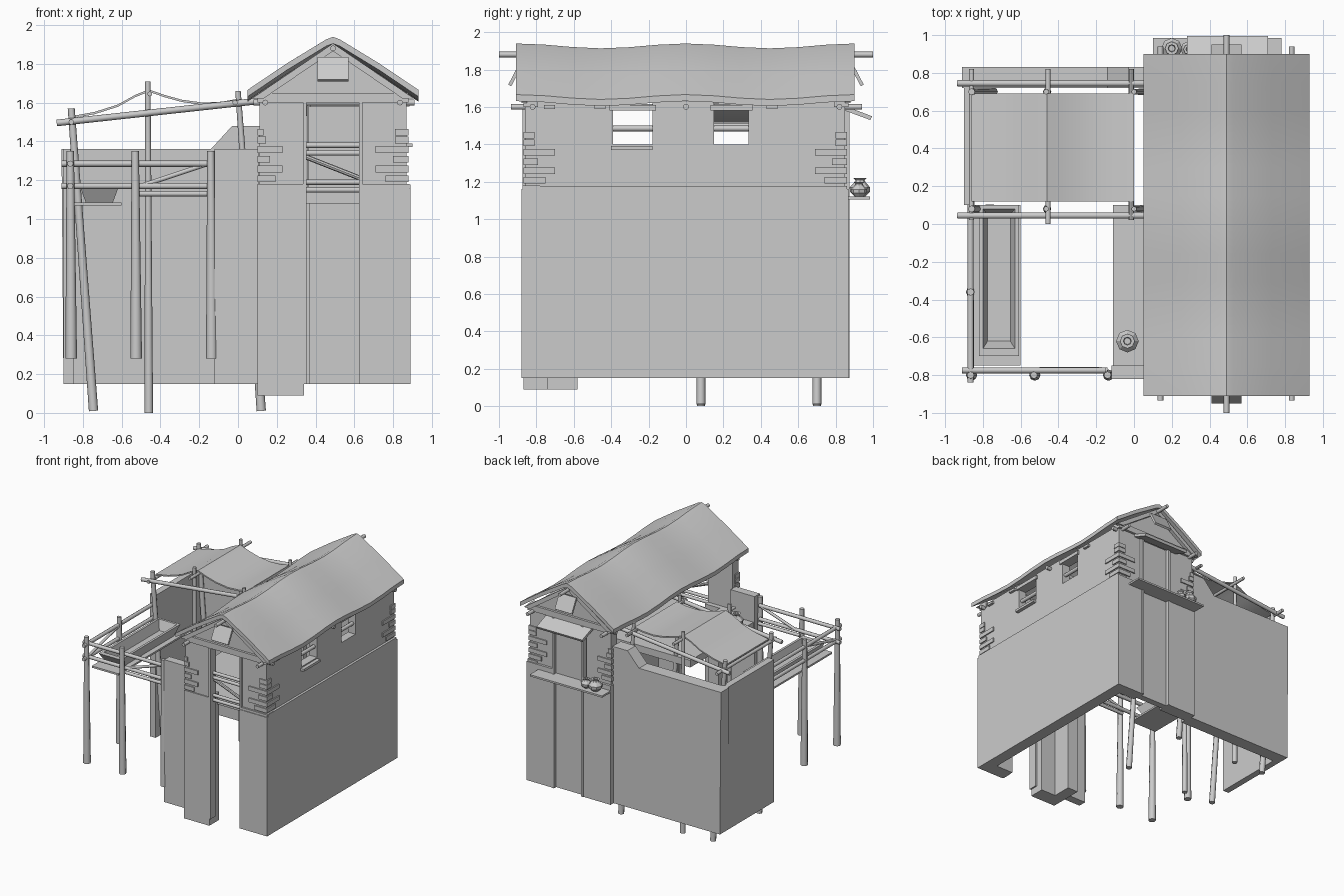
import bpy, bmesh, math
from mathutils import Vector

if "Cube" in bpy.data.objects:
    bpy.data.objects.remove(bpy.data.objects["Cube"])


def mesh_obj(name, verts, faces):
    me = bpy.data.meshes.new(name)
    me.from_pydata(verts, [], faces)
    bm = bmesh.new()
    bm.from_mesh(me)
    bmesh.ops.recalc_face_normals(bm, faces=bm.faces)
    bm.to_mesh(me)
    bm.free()
    ob = bpy.data.objects.new(name, me)
    bpy.context.collection.objects.link(ob)
    return ob


def prism(name, profile, axis, a, b):
    """Extrude a closed 2D profile along x, y or z from a to b."""
    put = {'x': lambda p, t: (t, p[0], p[1]),
           'y': lambda p, t: (p[0], t, p[1]),
           'z': lambda p, t: (p[0], p[1], t)}[axis]
    n = len(profile)
    verts = [put(p, t) for t in (a, b) for p in profile]
    faces = [list(range(n)), list(range(n, 2 * n))]
    faces += [[i, (i + 1) % n, n + (i + 1) % n, n + i] for i in range(n)]
    return mesh_obj(name, verts, faces)


def box(name, x0, x1, y0, y1, z0, z1):
    return prism(name, [(x0, y0), (x1, y0), (x1, y1), (x0, y1)], 'z', z0, z1)


def pole(name, p, q, r=0.018, r2=None, sides=8):
    p, q = Vector(p), Vector(q)
    bpy.ops.mesh.primitive_cone_add(vertices=sides, radius1=r, radius2=r2 or r,
                                    depth=(q - p).length, location=(p + q) / 2)
    ob = bpy.context.object
    ob.rotation_euler = (q - p).to_track_quat('Z', 'Y').to_euler()
    ob.name = name
    bpy.ops.object.shade_smooth_by_angle(angle=math.radians(50))
    return ob


def pot(name, x, y, z, s):
    prof = [(0.5, 0), (0.95, 0.45), (1, 0.9), (0.55, 1.4), (0.45, 1.6), (0.65, 1.8), (0.35, 1.8), (0.3, 1.3)]
    n = 8
    verts = [(x + s * r * math.cos(k * math.tau / n), y + s * r * math.sin(k * math.tau / n), z + s * h)
             for r, h in prof for k in range(n)]
    faces = [[i * n + k, i * n + (k + 1) % n, (i + 1) * n + (k + 1) % n, (i + 1) * n + k]
             for i in range(len(prof) - 1) for k in range(n)]
    faces += [list(range(n)), list(range((len(prof) - 1) * n, len(prof) * n))]
    return mesh_obj(name, verts, faces)


# Lower house walls
box("right_lower_wall", 0.79, 0.89, -0.88, 0.87, 0.15, 1.16)
box("front_right_lower_wall", 0.63, 0.79, -0.88, -0.76, 0.15, 1.16)
box("front_left_lower_wall", 0.10, 0.34, -0.87, -0.74, 0.09, 1.18)
box("front_left_return_wall", 0.10, 0.20, -0.74, -0.58, 0.09, 1.18)
for x0, x1 in ((0.10, 0.37), (0.64, 0.80)):
    box("back_lower_wall", x0, x1, 0.76, 0.87, 0.15, 1.16)
box("back_recessed_panel", 0.36, 0.65, 0.79, 0.845, 0.15, 1.58)

# Upper house walls, with window gaps on the right side
WINDOWS = ((-0.39, -0.18), (0.15, 0.335))
box("right_upper_wall", 0.80, 0.87, -0.86, 0.85, 1.16, 1.40)
for y0, y1 in ((-0.86, -0.39), (-0.18, 0.15), (0.335, 0.85)):
    box("right_upper_pier", 0.80, 0.87, y0, y1, 1.40, 1.63)
for y0, y1 in WINDOWS:
    box("window_lintel", 0.80, 0.885, y0 - 0.02, y1 + 0.02, 1.58, 1.61)
    pole("window_bar", (0.84, y0, 1.485), (0.84, y1, 1.485), 0.016)
box("window_sill", 0.80, 0.90, -0.40, -0.18, 1.37, 1.39)
for ya, yb in ((-0.86, -0.78), (0.77, 0.85)):
    box("end_upper_wall_left", 0.11, 0.34, ya, yb, 1.16, 1.61)
    box("end_upper_wall_right", 0.64, 0.81, ya, yb, 1.16, 1.61)

# Ledge course and corner stones
box("side_ledge", 0.80, 0.89, -0.87, 0.86, 1.16, 1.178)
box("front_ledge", 0.63, 0.885, -0.875, -0.78, 1.16, 1.18)
for i, z in enumerate((1.19, 1.24, 1.29, 1.34, 1.39, 1.43)):
    w = (0.12, 0.17, 0.08, 0.17, 0.05, 0.03)[i]
    for s, e in ((-1, 0.87), (1, 0.86)):
        ys = sorted((s * e, s * (e - w)))
        box("corner_stone_side", 0.81, 0.88, *ys, z, z + 0.035)
        ys = sorted((s * e, s * (e - 0.06)))
        box("corner_stone_right", 0.88 - w, 0.88, *ys, z, z + 0.035)
        box("corner_stone_left", 0.10, 0.11 + 0.7 * w, *ys, z, z + 0.035)

# Front doorway: jambs, bars and floor
for x in (0.335, 0.625):
    box("door_jamb", x, x + 0.018, -0.875, -0.80, 0.15, 1.60)
for z in (1.34, 1.38, 1.19, 1.15):
    pole("door_bar", (0.33, -0.83, z), (0.64, -0.83, z), 0.014)
pole("door_brace", (0.35, -0.82, 1.32), (0.63, -0.82, 1.21), 0.013)
box("floor_slab", -0.11, 0.80, -0.76, 0.10, 1.08, 1.14)

# Gables with rafters, tie beams and tilted hatches
for s in (-1, 1):
    e = 0.85 * s
    prism("gable_wall", [(0.12, 1.64), (0.86, 1.64), (0.49, 1.90)], 'y', e - 0.05 * s, e)
    box("gable_tie_beam", 0.10, 0.88, *sorted((e - 0.06 * s, e + 0.02 * s)), 1.60, 1.65)
    for d in (-1, 1):
        prism("gable_rafter", [(0.49 + d * 0.42, 1.62), (0.49, 1.905), (0.49, 1.865), (0.49 + d * 0.36, 1.62)],
              'y', e, e + 0.03 * s)
    prism("gable_hatch", [(0.87 * s, 1.83), (0.89 * s, 1.835), (0.95 * s, 1.72), (0.935 * s, 1.71)], 'x', 0.41, 0.57)

# Wavy pitched roof
STATIONS = [-0.91 + 1.81 * i / 12 for i in range(13)]
PROFILE = [(0.05, 1.665), (0.25, 1.80), (0.455, 1.925), (0.49, 1.938), (0.525, 1.925), (0.73, 1.80), (0.93, 1.665)]
m = len(PROFILE)
rv = [(x, y, z - 0.012 + 0.013 * math.cos(y * math.tau / 0.9)) for y in STATIONS for x, z in PROFILE]
rv += [(x, y, z - 0.035) for x, y, z in rv]
h = m * len(STATIONS)
rf = []
for i in range(len(STATIONS) - 1):
    for j in range(m - 1):
        q = [i * m + j, i * m + j + 1, (i + 1) * m + j + 1, (i + 1) * m + j]
        rf += [q, [h + k for k in q]]
    for j in (0, m - 1):
        rf.append([i * m + j, (i + 1) * m + j, h + (i + 1) * m + j, h + i * m + j])
for i in (0, len(STATIONS) - 1):
    rf += [[i * m + j, i * m + j + 1, h + i * m + j + 1, h + i * m + j] for j in range(m - 1)]
roof = mesh_obj("main_roof", rv, rf)
bpy.context.view_layer.objects.active = roof
roof.select_set(True)
bpy.ops.object.shade_smooth_by_angle(angle=math.radians(25))

# Roof timbers
pole("ridge_pole", (0.49, -1.0, 1.88), (0.49, 1.0, 1.88), 0.015)
for x in (0.14, 0.835):
    pole("wall_plate", (x, -0.935, 1.60), (x, 0.94, 1.60), 0.015)
for y in (-0.82, 0.0, 0.82):
    pole("cross_beam", (0.08, y, 1.60), (0.91, y, 1.60), 0.016)
for y in (-0.73, -0.46, 0.46):
    box("beam_end", 0.84, 0.89, y - 0.03, y + 0.03, 1.59, 1.61)

# Back shutter, shelf and pots
prism("back_shutter", [(0.85, 1.605), (0.995, 1.55), (0.985, 1.53), (0.85, 1.58)], 'x', 0.28, 0.71)
for x in (0.355, 0.63):
    box("back_door_frame", x, x + 0.02, 0.80, 0.875, 0.15, 1.60)
box("back_shelf", 0.10, 0.78, 0.84, 0.985, 1.105, 1.12)
pot("back_pot_large", 0.20, 0.93, 1.12, 0.055)
pot("back_pot_small", 0.29, 0.925, 1.12, 0.043)

# Yard walls
prism("yard_back_wall", [(-0.90, 0.15), (0.11, 0.15), (0.11, 1.48), (-0.03, 1.48), (-0.14, 1.36), (-0.91, 1.36)],
      'y', 0.72, 0.83)
box("yard_left_wall", -0.90, -0.845, 0.10, 0.72, 0.15, 1.36)
box("yard_front_wall", -0.12, 0.105, -0.82, -0.75, 0.15, 1.36)
pot("yard_pot", -0.035, -0.62, 1.14, 0.06)

# Canopy: leaning posts, beams and sagging cloth
for y in (0.08, 0.70):
    pole("canopy_post_left", (-0.745, y, 0.01), (-0.86, y, 1.57), 0.024, 0.018)
    pole("canopy_post_middle", (-0.46, y, 0), (-0.465, y, 1.71), 0.022, 0.014)
    pole("canopy_post_right", (0.12, y, 0.01), (0.0, y, 1.66), 0.024, 0.014)
for y in (0.045, 0.745):
    pole("canopy_beam", (-0.935, y, 1.495), (0.12, y, 1.61), 0.017)
pole("canopy_ridge", (-0.455, 0.0, 1.645), (-0.455, 0.82, 1.645), 0.013)
for x, z in ((-0.86, 1.50), (-0.015, 1.60)):
    pole("canopy_cross_pole", (x, 0.02, z), (x, 0.82, z), 0.014)
top = [(-0.86, 1.53), (-0.74, 1.552), (-0.62, 1.59), (-0.53, 1.64), (-0.46, 1.668),
       (-0.38, 1.64), (-0.29, 1.615), (-0.18, 1.60), (-0.08, 1.605), (0.0, 1.62)]
cloth = prism("canopy_cloth", top + [(x, z - 0.012) for x, z in reversed(top)], 'y', 0.12, 0.69)
bpy.context.view_layer.objects.active = cloth
cloth.select_set(True)
bpy.ops.object.shade_smooth_by_angle(angle=math.radians(35))

# Raised fence: posts, rails and braces
for x, y in ((-0.86, -0.80), (-0.525, -0.80), (-0.135, -0.80), (-0.86, -0.36)):
    pole("fence_post", (x, y, 0.28), (x - 0.005, y, 1.35), 0.03, 0.019)
for z in (1.285, 1.17):
    pole("front_rail", (-0.91, -0.775, z), (-0.15, -0.775, z), 0.016)
    pole("side_rail", (-0.865, -0.84, z), (-0.865, 0.10, z), 0.016)
pole("front_low_rail", (-0.53, -0.775, 1.13), (-0.14, -0.775, 1.13), 0.014)
pole("front_brace", (-0.50, -0.77, 1.17), (-0.17, -0.77, 1.28), 0.012)
pole("side_brace", (-0.86, -0.78, 1.18), (-0.86, -0.38, 1.28), 0.012)

# Trough on a plank
box("trough_plank", -0.85, -0.60, -0.75, 0.10, 1.07, 1.085)


def ring(w, y0, y1, z):
    return [(-0.715 - w, y0, z), (-0.715 + w, y0, z), (-0.715 + w, y1, z), (-0.715 - w, y1, z)]


rings = [ring(0.07, -0.64, 0.06, 1.085), ring(0.105, -0.70, 0.10, 1.18),
         ring(0.085, -0.66, 0.08, 1.18), ring(0.06, -0.62, 0.05, 1.10)]
tf = [[4 * i + k, 4 * i + (k + 1) % 4, 4 * i + 4 + (k + 1) % 4, 4 * i + 4 + k] for i in range(3) for k in range(4)]
mesh_obj("trough", sum(rings, []), tf + [[0, 1, 2, 3], [12, 13, 14, 15]])
